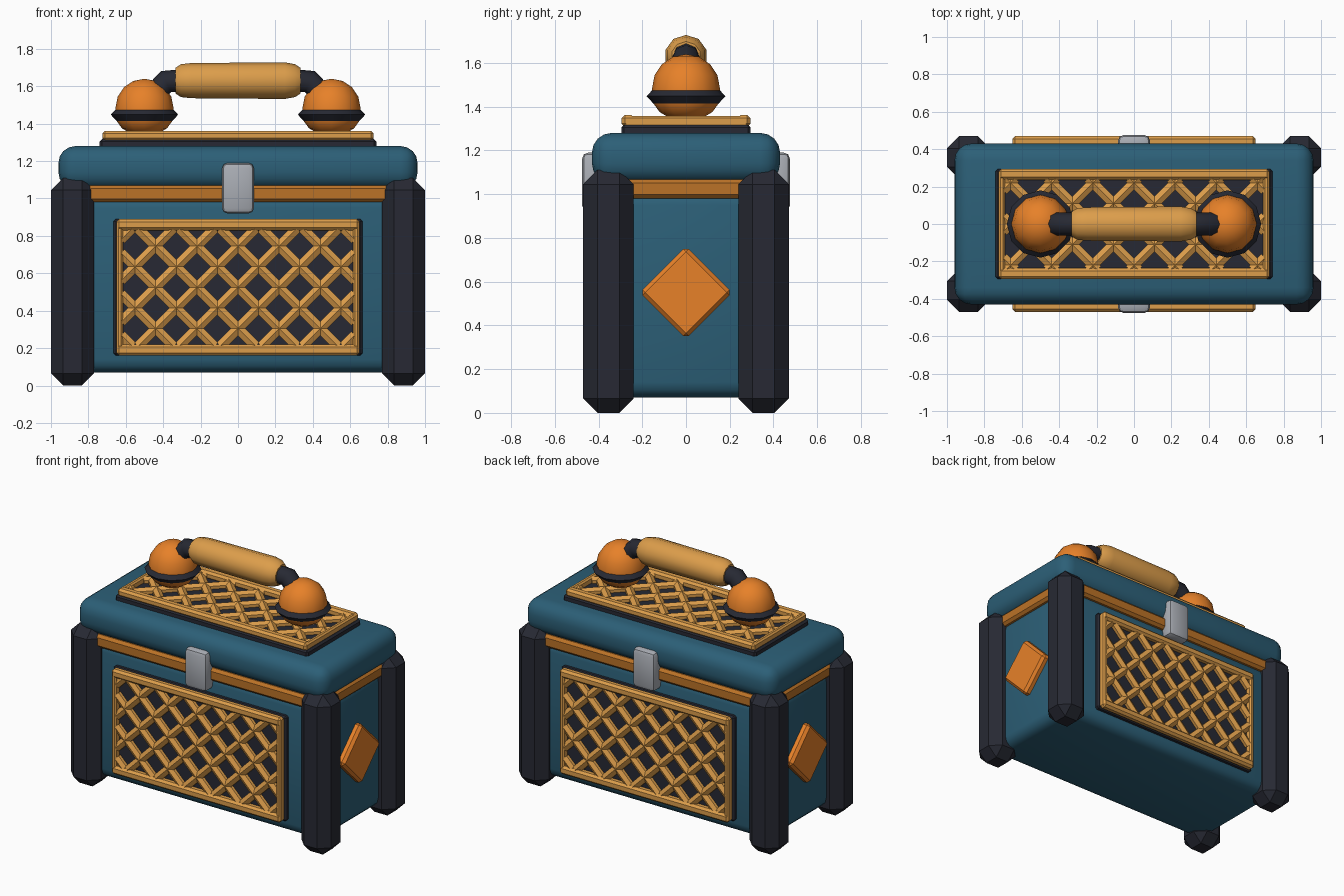
import bpy, bmesh, math
from mathutils import Matrix, Vector

if "Cube" in bpy.data.objects:
    bpy.data.objects.remove(bpy.data.objects["Cube"])


def mat(name, c):
    m = bpy.data.materials.new(name)
    m.diffuse_color = (*c, 1)
    m.use_nodes = True
    m.node_tree.nodes["Principled BSDF"].inputs["Base Color"].default_value = m.diffuse_color
    return m


TEAL = mat("teal", (0.025, 0.115, 0.185))
DARK = mat("charcoal", (0.02, 0.022, 0.033))
ORANGE = mat("orange", (0.8, 0.22, 0.022))
GOLD = mat("gold", (0.72, 0.34, 0.07))
BRONZE = mat("bronze", (0.5, 0.17, 0.02))
GREY = mat("grey", (0.4, 0.42, 0.46))


def finish(bm, name, m, angle=32):
    bmesh.ops.recalc_face_normals(bm, faces=bm.faces)
    me = bpy.data.meshes.new(name)
    bm.to_mesh(me)
    bm.free()
    ob = bpy.data.objects.new(name, me)
    bpy.context.collection.objects.link(ob)
    me.materials.append(m)
    bpy.ops.object.select_all(action='DESELECT')
    ob.select_set(True)
    bpy.context.view_layer.objects.active = ob
    bpy.ops.object.shade_smooth_by_angle(angle=math.radians(angle))
    return ob


def add_box(bm, lo, hi, bevel=0.0, seg=1, mtx=Matrix()):
    lo, hi = Vector(lo), Vector(hi)
    part = bmesh.new()
    bmesh.ops.create_cube(part, size=1)
    bmesh.ops.scale(part, vec=hi - lo, verts=part.verts)
    bmesh.ops.translate(part, vec=(lo + hi) / 2, verts=part.verts)
    if bevel:
        bmesh.ops.bevel(part, geom=part.edges[:], offset=bevel, segments=seg,
                        profile=0.5, affect='EDGES')
    part.transform(mtx)
    tmp = bpy.data.meshes.new("tmp")
    part.to_mesh(tmp)
    part.free()
    bm.from_mesh(tmp)
    bpy.data.meshes.remove(tmp)


def box(name, lo, hi, m, bevel=0.0, seg=1, mtx=Matrix(), angle=32):
    bm = bmesh.new()
    add_box(bm, lo, hi, bevel, seg, mtx)
    return finish(bm, name, m, angle)


def lathe(name, profile, n, m, mtx, closed=False, angle=40):
    bm = bmesh.new()
    rings = [[bm.verts.new((r * math.cos(2 * math.pi * i / n),
                            r * math.sin(2 * math.pi * i / n), z))
              for i in range(n)] for r, z in profile]
    pairs = list(zip(rings, rings[1:]))
    if closed:
        pairs.append((rings[-1], rings[0]))
    else:
        bm.faces.new(rings[0])
        bm.faces.new(rings[-1])
    for a, b in pairs:
        for i in range(n):
            j = (i + 1) % n
            bm.faces.new((a[i], a[j], b[j], b[i]))
    bm.transform(mtx)
    return finish(bm, name, m, angle)


def lattice_panel(name, hu, hv, mtx, step=0.22):
    """Backing plate, frame and diagonal lattice, facing local +z."""
    box(name + "_backing", (-hu - 0.015, -hv, -0.01), (hu + 0.015, hv, 0.04), DARK, 0.012, 1, mtx)
    bm = bmesh.new()
    for s in (-1, 1):
        v = sorted((s * hv, s * (hv - 0.06)))
        add_box(bm, (-hu, v[0], 0.03), (hu, v[1], 0.085), 0.015, 1, mtx)
        u = sorted((s * hu, s * (hu - 0.035)))
        add_box(bm, (u[0], -hv + 0.01, 0.03), (u[1], hv - 0.01, 0.08), 0.01, 1, mtx)
    finish(bm, name + "_frame", GOLD)
    # diagonal bars clipped to the opening
    bm = bmesh.new()
    iu, iv = hu - 0.025, hv - 0.05
    for d in (-1, 1):
        for k in range(-6, 7):
            a, b = max(-iu, k * step - iv), min(iu, k * step + iv)
            if b - a < 0.03:
                continue
            p, q = (Vector((u, d * (u - k * step), 0.045)) for u in (a, b))
            rot = (q - p).to_track_quat('Z', 'Y').to_matrix().to_4x4()
            bmesh.ops.create_cone(bm, cap_ends=True, segments=6, radius1=0.031,
                                  radius2=0.031, depth=(q - p).length,
                                  matrix=mtx @ Matrix.Translation((p + q) / 2) @ rot)
    finish(bm, name + "_lattice", GOLD)


# case
box("case_body", (-0.91, -0.395, 0.07), (0.91, 0.395, 1.02), TEAL, 0.07, 3)
box("case_trim", (-0.935, -0.42, 0.98), (0.935, 0.42, 1.07), BRONZE, 0.018)
box("lid", (-0.96, -0.43, 1.05), (0.96, 0.43, 1.28), TEAL, 0.09, 4)

# corner posts, latches and side diamonds
for sx in (-1, 1):
    side = "right" if sx > 0 else "left"
    for sy in (-1, 1):
        c = Vector((sx * 0.885, sy * 0.355, 0))
        box(("back_" if sy > 0 else "front_") + side + "_post",
            c + Vector((-0.115, -0.115, 0)), c + Vector((0.115, 0.115, 1.11)), DARK, 0.065)
    spin = Matrix.Translation((sx * 0.91, 0, 0.55)) @ Matrix.Rotation(math.pi / 4, 4, 'X')
    box(side + "_diamond", (-0.045, -0.15, -0.15), (0.045, 0.15, 0.15), ORANGE, 0.018, 1, spin)
for sy, nm in ((-1, "front"), (1, "back")):
    y = sorted((sy * 0.375, sy * 0.475))
    box(nm + "_latch", (-0.085, y[0], 0.92), (0.085, y[1], 1.19), GREY, 0.028, 2)

# lattice panels on front, back and lid
face = Matrix.Translation((0, -0.385, 0.525)) @ Matrix.Rotation(math.pi / 2, 4, 'X')
lattice_panel("front_panel", 0.65, 0.365, face)
lattice_panel("back_panel", 0.65, 0.365, Matrix.Rotation(math.pi, 4, 'Z') @ face)
lattice_panel("lid_panel", 0.725, 0.295, Matrix.Translation((0, 0, 1.277)))

# handle mounts: ball, collar and elbow
for sx in (-1, 1):
    side = "right" if sx > 0 else "left"
    bm = bmesh.new()
    bmesh.ops.create_uvsphere(bm, u_segments=12, v_segments=8, radius=0.155,
                              matrix=Matrix.Translation((sx * 0.5, 0, 1.485)))
    for v in bm.verts:  # lower half widens into a base
        if v.co.z < 1.45:
            v.co.x = sx * 0.5 + (v.co.x - sx * 0.5) * 1.1
            v.co.y *= 1.1
    finish(bm, side + "_ball", ORANGE, 50)
    lathe(side + "_collar", [(0.135, 1.415), (0.15, 1.415), (0.18, 1.448), (0.15, 1.48), (0.135, 1.48)],
          12, DARK, Matrix.Translation((sx * 0.5, 0, 0)), True)
    cu = bpy.data.curves.new(side + "_elbow", 'CURVE')
    cu.dimensions = '3D'
    cu.bevel_depth, cu.bevel_resolution, cu.use_fill_caps = 0.062, 2, True
    sp = cu.splines.new('POLY')
    sp.points.add(2)
    for pt, (x, z) in zip(sp.points, ((0.47, 1.53), (0.385, 1.625), (0.29, 1.63))):
        pt.co = (sx * x, 0, z, 1)
    cu.materials.append(DARK)
    ob = bpy.data.objects.new(side + "_elbow", cu)
    bpy.context.collection.objects.link(ob)
    bpy.ops.object.select_all(action='DESELECT')
    ob.select_set(True)
    bpy.context.view_layer.objects.active = ob
    bpy.ops.object.convert(target='MESH')

# grip
lathe("handle_grip", [(0.068, -0.335), (0.088, -0.305), (0.094, -0.25), (0.098, 0.25),
                      (0.088, 0.305), (0.068, 0.335)], 10, GOLD,
      Matrix.Translation((0, 0, 1.63)) @ Matrix.Rotation(math.pi / 2, 4, 'Y'))
